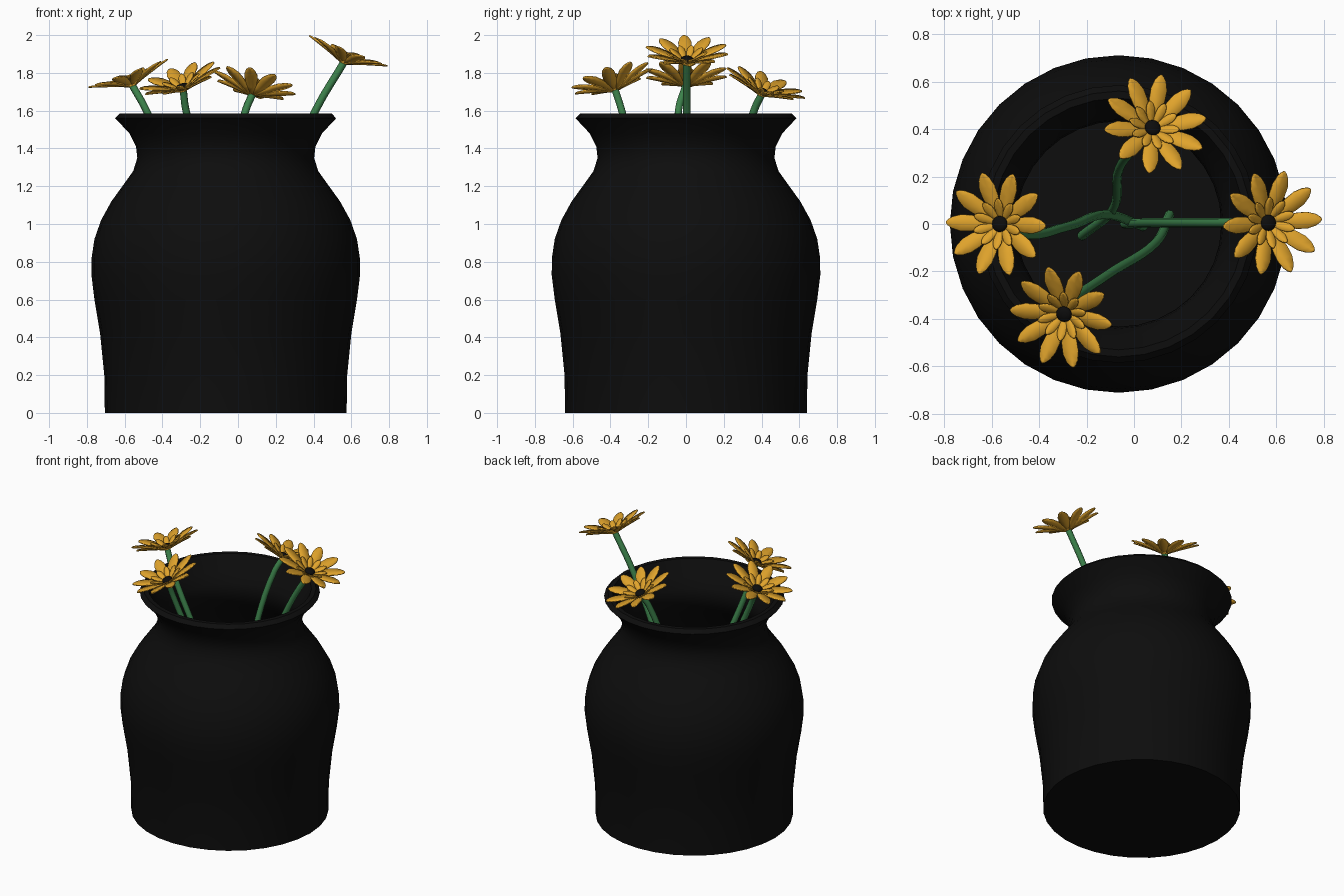
import bpy, bmesh, math
from mathutils import Vector, Matrix

if "Cube" in bpy.data.objects:
    bpy.data.objects.remove(bpy.data.objects["Cube"])


def material(name, rgb):
    m = bpy.data.materials.new(name)
    m.diffuse_color = (*rgb, 1)
    m.use_nodes = True
    m.node_tree.nodes["Principled BSDF"].inputs["Base Color"].default_value = m.diffuse_color
    return m


BLACK = material("black", (0.004, 0.004, 0.004))
GREEN = material("green", (0.045, 0.22, 0.07))
YELLOW = material("yellow", (0.75, 0.37, 0.025))


def finish(name, bm, mat):
    me = bpy.data.meshes.new(name)
    bm.to_mesh(me)
    bm.free()
    ob = bpy.data.objects.new(name, me)
    bpy.context.collection.objects.link(ob)
    me.materials.append(mat)
    return ob


def smooth(ob, angle):
    bpy.ops.object.select_all(action='DESELECT')
    ob.select_set(True)
    bpy.context.view_layer.objects.active = ob
    bpy.ops.object.shade_smooth_by_angle(angle=math.radians(angle))


# Vase: one lathed profile running up the outside and down the inside
def make_vase(cx=-0.065, sides=32):
    outer = [(0.64, 0), (0.643, 0.2), (0.665, 0.42), (0.695, 0.6), (0.711, 0.73),
             (0.71, 0.82), (0.695, 0.92), (0.66, 1.02), (0.605, 1.12), (0.54, 1.21),
             (0.49, 1.28), (0.468, 1.35), (0.475, 1.41), (0.51, 1.48), (0.585, 1.56),
             (0.56, 1.585)]
    inner = [(r - 0.035, max(z, 0.04)) for r, z in reversed(outer[:-1])]
    inner[0] = (0.53, 1.585)
    bm = bmesh.new()
    rings = []
    for r, z in outer + inner:
        rings.append([bm.verts.new((cx + r * math.cos(i * math.tau / sides),
                                    r * math.sin(i * math.tau / sides), z))
                      for i in range(sides)])
    for a, b in zip(rings, rings[1:]):
        for i in range(sides):
            j = (i + 1) % sides
            bm.faces.new((a[i], a[j], b[j], b[i]))
    bm.faces.new(rings[0][::-1])
    bm.faces.new(rings[-1])
    bmesh.ops.recalc_face_normals(bm, faces=bm.faces)
    smooth(finish("vase", bm, BLACK), 35)


# A ring of pointed, slightly folded petals
def petal_ring(bm, count, phase, r0, r1, width, height, curve):
    shape = [(0, 0.35), (0.25, 0.7), (0.5, 0.97), (0.7, 1.0), (0.87, 0.7), (0.96, 0.35), (1, 0.06)]
    for k in range(count):
        rot = Matrix.Rotation(phase + k * math.tau / count, 3, 'Z')
        rows = []
        for t, w in shape:
            r = r0 + (r1 - r0) * t
            z = height * t ** curve
            hw = width * w / 2
            rows.append([bm.verts.new(rot @ Vector((r, s * hw, z + abs(s) * hw * 0.2)))
                         for s in (-1, 0, 1)])
        for a, b in zip(rows, rows[1:]):
            for i in range(2):
                bm.faces.new((a[i], b[i], b[i + 1], a[i + 1]))


def make_flower(tag, head, normal, phase, path):
    rot = Vector((0, 0, 1)).rotation_difference(Vector(normal)).to_matrix().to_4x4()
    place = Matrix.Translation(head) @ rot

    # Petals
    bm = bmesh.new()
    ph = math.radians(phase)
    petal_ring(bm, 10, ph, 0.015, 0.222, 0.068, 0.07, 0.9)
    petal_ring(bm, 10, ph + math.pi / 10, 0.015, 0.105, 0.036, 0.058, 0.9)
    petals = finish(tag + "_flower_petals", bm, YELLOW)
    petals.matrix_world = place
    mod = petals.modifiers.new("thickness", 'SOLIDIFY')
    mod.thickness = 0.007
    smooth(petals, 40)

    # Dark centre
    bm = bmesh.new()
    bmesh.ops.create_uvsphere(bm, u_segments=16, v_segments=8, radius=0.034)
    bmesh.ops.scale(bm, vec=(1, 1, 0.5), verts=bm.verts)
    bmesh.ops.translate(bm, vec=(0, 0, 0.018), verts=bm.verts)
    centre = finish(tag + "_flower_centre", bm, BLACK)
    centre.matrix_world = place
    smooth(centre, 60)

    # Stem
    cu = bpy.data.curves.new(tag + "_stem", 'CURVE')
    cu.dimensions = '3D'
    cu.bevel_depth = 0.02
    cu.bevel_resolution = 2
    cu.resolution_u = 6
    cu.use_fill_caps = True
    pts = path + [head]
    sp = cu.splines.new('BEZIER')
    sp.bezier_points.add(len(pts) - 1)
    for bp, p in zip(sp.bezier_points, pts):
        bp.co = p
        bp.handle_left_type = bp.handle_right_type = 'AUTO'
    cu.materials.append(GREEN)
    stem = bpy.data.objects.new(tag + "_stem", cu)
    bpy.context.collection.objects.link(stem)
    bpy.ops.object.select_all(action='DESELECT')
    stem.select_set(True)
    bpy.context.view_layer.objects.active = stem
    bpy.ops.object.convert(target='MESH')
    smooth(bpy.context.object, 50)


make_vase()
make_flower("right", (0.56, 0.005, 1.855), (0.36, 0, 0.93), 76,
            [(-0.04, 0, 0.06), (0.06, 0.005, 0.6), (0.2, 0.005, 1.1), (0.41, 0.005, 1.6)])
make_flower("left", (-0.56, 0, 1.735), (-0.33, 0, 0.94), 106,
            [(0.04, -0.01, 0.06), (-0.12, 0.04, 0.55), (-0.28, -0.01, 1.1), (-0.485, -0.04, 1.6)])
make_flower("back", (0.075, 0.4, 1.685), (0.22, 0.33, 0.92), 81,
            [(-0.22, -0.05, 0.06), (-0.09, 0.06, 0.5), (-0.06, 0.24, 1.1), (0.04, 0.36, 1.6)])
make_flower("front", (-0.29, -0.375, 1.71), (-0.28, -0.28, 0.92), 102,
            [(0.15, 0.04, 0.06), (0.09, -0.08, 0.5), (-0.12, -0.22, 1.1), (-0.275, -0.34, 1.6)])
